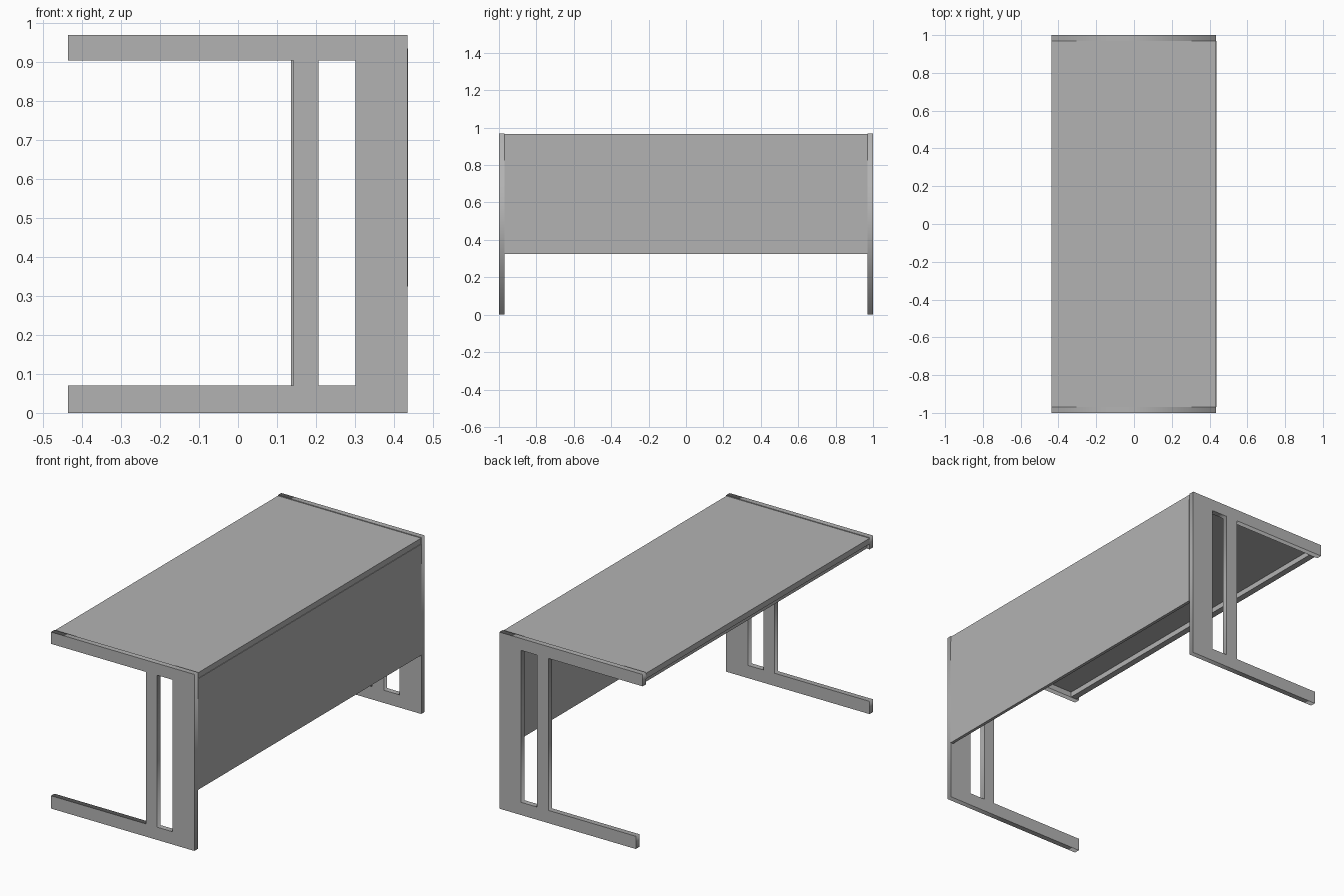
import bpy
import math

if "Cube" in bpy.data.objects:
    bpy.data.objects.remove(bpy.data.objects["Cube"])

# One grey finish for the whole desk
grey = bpy.data.materials.new("light_grey")
grey.diffuse_color = (0.45, 0.45, 0.45, 1.0)
grey.use_nodes = True
grey.node_tree.nodes["Principled BSDF"].inputs["Base Color"].default_value = grey.diffuse_color


def box(name, x, y, z):
    """Box from (min, max) pairs along each axis."""
    bpy.ops.mesh.primitive_cube_add(size=1)
    ob = bpy.context.object
    ob.name = ob.data.name = name
    ob.location = [(a + b) / 2 for a, b in (x, y, z)]
    ob.scale = [b - a for a, b in (x, y, z)]
    bpy.ops.object.transform_apply(location=True, rotation=False, scale=True)
    ob.data.materials.append(grey)
    return ob


def leg_frame(name, y, foot_x, post_x):
    """C-shaped end frame with a tall slot, cut from one flat sheet."""
    outline = [(foot_x, 0), (0.435, 0), (0.435, 0.97), (-0.437, 0.97),
               (-0.437, 0.905), (post_x, 0.905), (post_x, 0.07), (foot_x, 0.07)]
    slot = [(0.207, 0.07), (0.207, 0.905), (0.302, 0.905), (0.302, 0.07)]
    curve = bpy.data.curves.new(name, "CURVE")
    curve.dimensions = "2D"
    curve.fill_mode = "BOTH"
    curve.extrude = 0.015
    for points in (outline, slot):
        spline = curve.splines.new("POLY")
        spline.points.add(len(points) - 1)
        for p, (px, pz) in zip(spline.points, points):
            p.co = (px, pz, 0, 1)
        spline.use_cyclic_u = True
    ob = bpy.data.objects.new(name, curve)
    bpy.context.collection.objects.link(ob)
    ob.location.y = y
    ob.rotation_euler.x = math.pi / 2
    bpy.ops.object.select_all(action="DESELECT")
    ob.select_set(True)
    bpy.context.view_layer.objects.active = ob
    bpy.ops.object.convert(target="MESH")
    ob = bpy.context.object
    ob.name = name
    ob.data.materials.clear()
    ob.data.materials.append(grey)


# End frames, the rear one with a slightly shorter foot
leg_frame("front_leg_frame", -0.985, -0.437, 0.142)
leg_frame("back_leg_frame", 0.985, -0.395, 0.136)

# Desk top set just below the frame tops
box("desk_top", (-0.437, 0.434), (-0.97, 0.97), (0.935, 0.966))

# Support rail under the open edge
box("edge_rail", (-0.42, -0.385), (-0.97, 0.97), (0.906, 0.935))

# Privacy panel between the frames
box("privacy_panel", (0.42, 0.437), (-0.97, 0.97), (0.325, 0.935))
